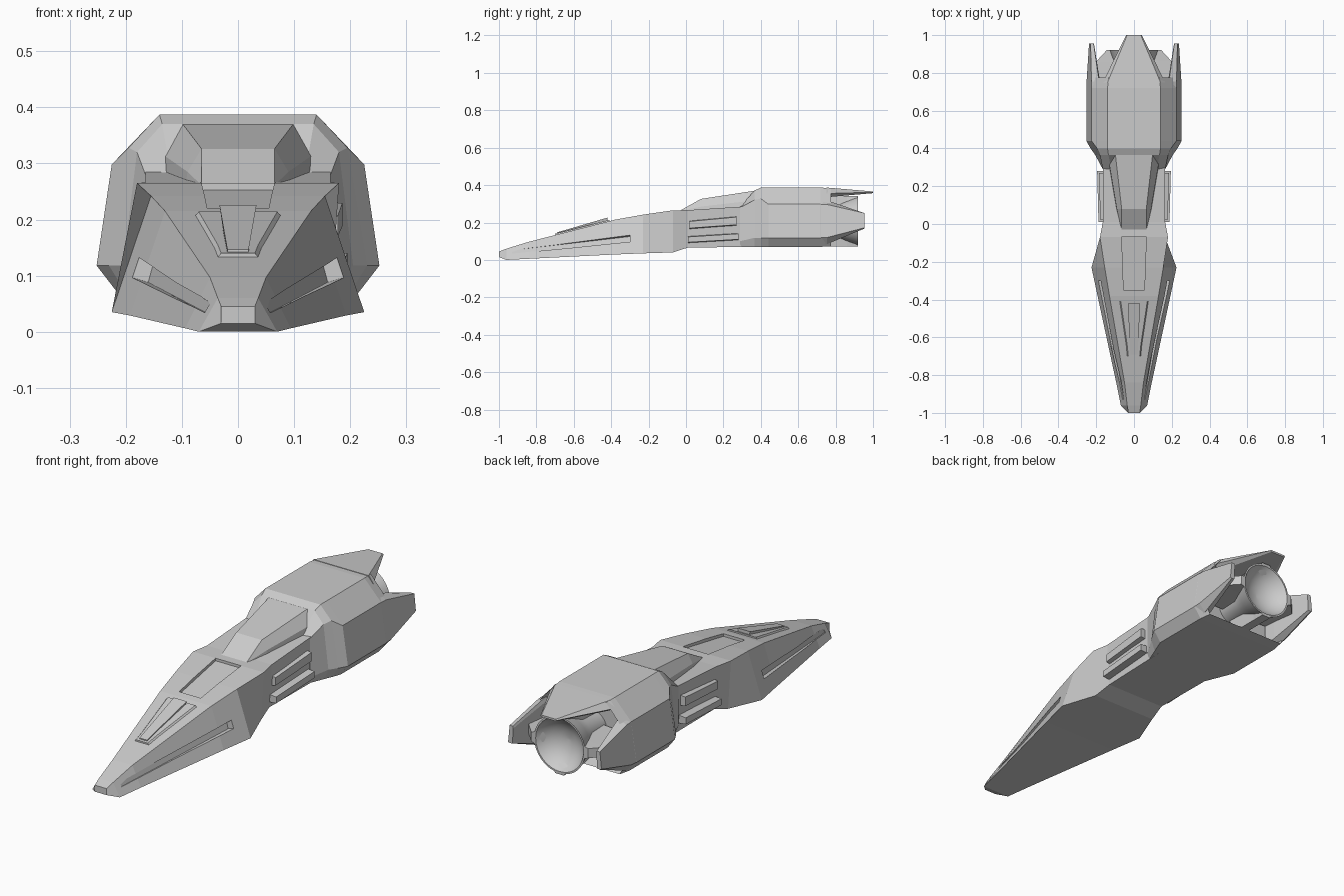
import bpy, bmesh, math

if "Cube" in bpy.data.objects:
    bpy.data.objects.remove(bpy.data.objects["Cube"])


def make(name, verts, faces):
    bm = bmesh.new()
    vs = [bm.verts.new(v) for v in verts]
    for f in faces:
        bm.faces.new([vs[i] for i in f])
    bmesh.ops.recalc_face_normals(bm, faces=bm.faces)
    me = bpy.data.meshes.new(name)
    bm.to_mesh(me)
    bm.free()
    ob = bpy.data.objects.new(name, me)
    bpy.context.collection.objects.link(ob)
    return ob


def loft(name, rings, caps=True):
    """Skin equal-length rings of 3D points."""
    n = len(rings[0])
    faces = [[i * n + j, i * n + (j + 1) % n, (i + 1) * n + (j + 1) % n, (i + 1) * n + j]
             for i in range(len(rings) - 1) for j in range(n)]
    if caps:
        faces += [list(range(n)), [(len(rings) - 1) * n + j for j in range(n)]]
    return make(name, [p for r in rings for p in r], faces)


def body(name, sections):
    """Sections: (y, half outline from top to bottom), mirrored over x."""
    return loft(name, [[(x, y, z) for x, z in h] + [(-x, y, z) for x, z in reversed(h)]
                       for y, h in sections])


def pair(name, sections):
    """Closed off-centre outlines, built on both sides."""
    return [loft(f"{name}_{side}", [[(s * x, y, z) for x, z in o] for y, o in sections])
            for s, side in ((1, "right"), (-1, "left"))]


def cut(target, cutter):
    mod = target.modifiers.new("cut", 'BOOLEAN')
    mod.operation = 'DIFFERENCE'
    mod.solver = 'EXACT'
    mod.object = cutter
    bpy.context.view_layer.objects.active = target
    bpy.ops.object.modifier_apply(modifier=mod.name)
    bpy.data.objects.remove(cutter)


# Nose and waist hull
hull = body("front_hull", [
    (-1.0, [(.03, .045), (.03, .015)]),
    (-.96, [(.036, .06), (.07, 0)]),
    (-.84, [(.05, .097), (.094, .006)]),
    (-.38, [(.13, .215), (.193, .029)]),
    (-.23, [(.155, .242), (.225, .035)]),
    (-.07, [(.18, .265), (.165, .04)]),
    (.01, [(.165, .266), (.152, .066)]),
    (.38, [(.165, .29), (.16, .07)])])

# Long side slots and sunken top panel
for c in pair("slot_cutter", [
        (-.93, [(.10, .062), (.05, .052), (.055, .033), (.10, .043)]),
        (-.30, [(.24, .15), (.15, .125), (.16, .088), (.24, .112)])]):
    cut(hull, c)
cut(hull, body("panel_cutter", [
    (-.35, [(.055, .26), (.055, .208)]),
    (-.07, [(.065, .31), (.065, .253)])]))

# Nose vent: flared plate with a raised wedge strip
body("nose_vent_plate", [
    (-.70, [(.03, .14), (.042, .125)]),
    (-.64, [(.036, .155), (.048, .14)]),
    (-.41, [(.07, .214), (.082, .2)])])
body("nose_vent_strip", [
    (-.69, [(.019, .147), (.019, .13)]),
    (-.42, [(.033, .226), (.024, .2)])])

# Canopy
body("canopy", [
    (-.03, [(.065, .265), (.066, .262), (.067, .25)]),
    (.08, [(.065, .326), (.09, .285), (.095, .25)]),
    (.38, [(.1, .372), (.14, .32), (.145, .26)])])

# Side ribs on the waist
pair("upper_rib", [
    (.02, [(.15, .21), (.178, .206), (.178, .17), (.15, .164)]),
    (.27, [(.15, .233), (.186, .229), (.186, .188), (.15, .182)])])
pair("lower_rib", [
    (.01, [(.14, .127), (.188, .123), (.188, .094), (.14, .09)]),
    (.28, [(.14, .144), (.195, .14), (.195, .11), (.14, .105)])])

# Engine housing with a hollow rear
full = [(.14, .387), (.225, .298), (.252, .118), (.215, .07)]
housing = body("engine_housing", [
    (.29, [(.12, .285), (.165, .28), (.165, .1), (.155, .07)]),
    (.365, [(.135, .37), (.18, .32), (.205, .118), (.185, .07)]),
    (.40, [(.14, .387), (.195, .328), (.23, .118), (.2, .07)]),
    (.44, full), (.72, full),
    (.775, [(.135, .383), (.212, .295), (.236, .125), (.205, .072)])])
bm = bmesh.new()
bm.from_mesh(housing.data)
rear = max(bm.faces, key=lambda f: f.calc_center_median().y)
bmesh.ops.inset_region(bm, faces=[rear], thickness=.03)
bmesh.ops.translate(bm, verts=rear.verts, vec=(0, -.09, 0))
bm.to_mesh(housing.data)
bm.free()

# Rear prongs and top tail plate
pair("rear_prong", [
    (.70, [(.18, .335), (.225, .298), (.252, .118), (.215, .07), (.18, .09), (.175, .3)]),
    (.755, [(.185, .318), (.225, .296), (.251, .12), (.22, .085), (.185, .1), (.18, .3)]),
    (.955, [(.214, .25), (.23, .25), (.238, .172), (.23, .168), (.216, .17), (.212, .24)])])
body("tail_plate", [
    (.75, [(.14, .387), (.165, .355), (.13, .335)]),
    (1.0, [(.036, .366), (.042, .362), (.036, .357)])])

# Engine bell: turned profile (radius, y), dished at the back
CZ, N = .207, 32
profile = [(.075, .66), (.08, .79), (.105, .85), (.13, .92), (.122, .92),
           (.105, .895), (.075, .87), (.04, .855), (.004, .85)]
bell = loft("engine_bell", [[(r * math.cos(2 * math.pi * k / N), y,
                              CZ + r * math.sin(2 * math.pi * k / N)) for k in range(N)]
                            for r, y in profile])
bpy.ops.object.select_all(action='DESELECT')
bell.select_set(True)
bpy.context.view_layer.objects.active = bell
bpy.ops.object.shade_smooth_by_angle(angle=math.radians(35))

# Blocks around the bell
for i, (deg, reach) in enumerate([(0, .2), (90, .135), (180, .2), (270, .135)]):
    a = math.radians(deg)
    rings = []
    for y, out in ((.7, reach), (.86, reach), (.92, min(reach, .145))):
        rings.append([(r * math.cos(a) - t * math.sin(a), y, CZ + r * math.sin(a) + t * math.cos(a))
                      for r, t in ((.07 if y < .9 else .125, -.028), (out, -.022),
                                   (out, .022), (.07 if y < .9 else .125, .028))])
    loft(f"bell_block_{i}", rings)
